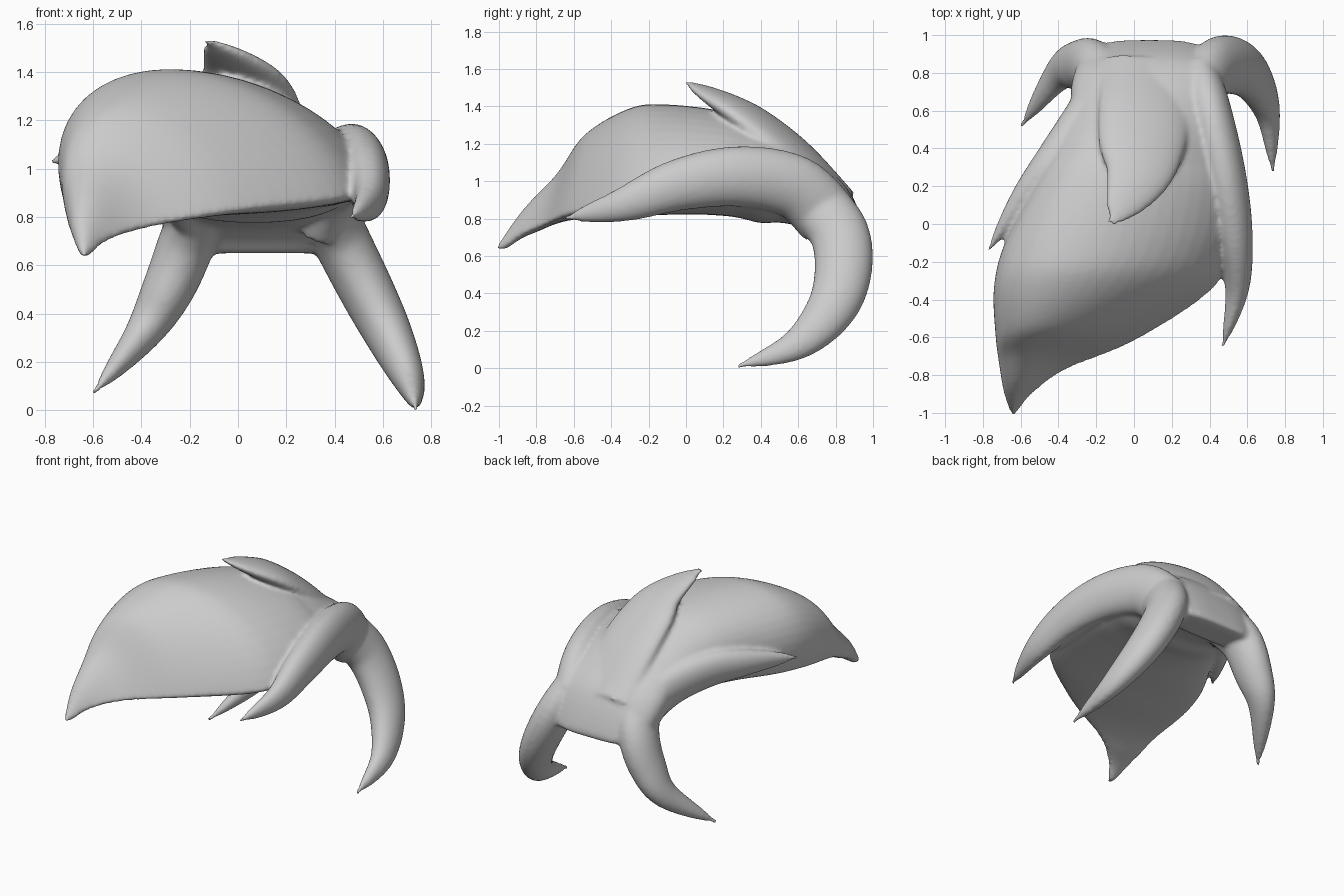
import bpy, bmesh, math
from mathutils import Vector

if "Cube" in bpy.data.objects:
    bpy.data.objects.remove(bpy.data.objects["Cube"])


def smooth_rows(rows, steps=6):
    """Catmull-Rom interpolation of equal-length number rows."""
    out = []
    for i in range(len(rows) - 1):
        p0, p1 = rows[max(i - 1, 0)], rows[i]
        p2, p3 = rows[i + 1], rows[min(i + 2, len(rows) - 1)]
        for k in range(steps):
            t = k / steps
            out.append([0.5 * (2 * b + (c - a) * t + (2 * a - 5 * b + 4 * c - d) * t * t
                               + (3 * b - a - 3 * c + d) * t ** 3)
                        for a, b, c, d in zip(p0, p1, p2, p3)])
    out.append(list(rows[-1]))
    return out


def loft(bm, sections, n=32):
    """Skin sections given as centre, half-width vector, up vector, down vector, roundness."""
    rings = []
    for c, w, up, down, e in sections:
        ring = []
        for k in range(n):
            a = 2 * math.pi * k / n
            co, si = (math.copysign(abs(v) ** e, v) for v in (math.cos(a), math.sin(a)))
            ring.append(bm.verts.new(c + w * co + (up * si if si > 0 else -down * si)))
        rings.append(ring)
    for r0, r1 in zip(rings, rings[1:]):
        for k in range(n):
            bm.faces.new((r0[k], r0[(k + 1) % n], r1[(k + 1) % n], r1[k]))
    bm.faces.new(rings[0])
    bm.faces.new(rings[-1])


def lock(bm, w, h, side, *path, power=3.3):
    """Pointed lock: starts w by h in half size and tapers to a tip."""
    pts = [Vector(r) for r in smooth_rows(path)]
    last = len(pts) - 1
    secs = []
    for i, p in enumerate(pts):
        d = (pts[min(i + 1, last)] - pts[max(i - 1, 0)]).normalized()
        s = Vector(side)
        s = (s - d * s.dot(d)).normalized()
        taper = max(1 - (i / last) ** power, 0.1)
        up = s.cross(d) * h * taper
        secs.append((p, s * w * taper, up, -up, 1))
    loft(bm, secs)


bm = bmesh.new()

# main swept mass, nape to fringe tip: left x, right x, edge y, edge z, crest y, crest z, underside depth
body = [
    (-.17, .34, .84, .65, .93, .65, .8),
    (-.28, .44, .82, .70, .975, .69, .7),
    (-.33, .48, .73, .85, .87, .95, .9),
    (-.34, .48, .56, .94, .67, 1.13, .85),
    (-.42, .53, .35, .95, .43, 1.29, .45),
    (-.52, .58, .15, .94, .22, 1.37, .28),
    (-.66, .54, -.12, .91, -.10, 1.41, .18),
    (-.715, .40, -.36, .88, -.30, 1.39, .14),
    (-.715, .00, -.62, .835, -.54, 1.25, .11),
    (-.705, -.36, -.77, .775, -.69, 1.04, .15),
    (-.685, -.54, -.90, .715, -.87, .85, .3),
    (-.65, -.63, -1.01, .645, -1.01, .655, 1),
]
sections = []
for i, (xl, xr, y, z, ty, tz, depth) in enumerate(smooth_rows(body)):
    up = Vector((0, ty - y, tz - z))
    skew = Vector((-.16 * (xr - xl) * min(1, max(0, (i - 12) / 15)), 0, 0))
    roundness = min(1, .6 + .4 * i / 26)
    sections.append((Vector(((xl + xr) / 2, y, z)), Vector(((xr - xl) / 2, 0, 0)),
                     up + skew, -up * depth, roundness))
loft(bm, sections, 48)

# lower right and lower left locks curling forward
lock(bm, .12, .16, (1, 0, .3), (.34, .68, .90), (.42, .82, .72), (.53, .838, .50),
     (.63, .765, .30), (.71, .58, .12), (.735, .275, .01))
lock(bm, .12, .15, (1, 0, -.4), (-.13, .68, .90), (-.205, .82, .71), (-.29, .84, .50),
     (-.40, .79, .31), (-.595, .52, .075))

# side locks sweeping forward
lock(bm, .12, .17, (1, 0, 0), (.34, .76, .80), (.40, .58, .97), (.475, .28, 1.025),
     (.53, -.04, .98), (.545, -.35, .87), (.47, -.65, .80))
lock(bm, .10, .145, (1, -.5, .3), (-.17, .74, .82), (-.275, .56, .96), (-.43, .34, 1.04),
     (-.60, .12, 1.05), (-.77, -.14, 1.03))

# raised crown lock
lock(bm, .25, .085, (1, -.1, -.2), (.08, .82, .88), (.06, .62, 1.10), (.04, .43, 1.265),
     (.01, .24, 1.40), (-.12, .00, 1.53), power=4)

bmesh.ops.recalc_face_normals(bm, faces=bm.faces)
mesh = bpy.data.meshes.new("swept_hair")
bm.to_mesh(mesh)
bm.free()
hair = bpy.data.objects.new("swept_hair", mesh)
bpy.context.collection.objects.link(hair)

# fuse the locks into one skin and soften the joins
remesh = hair.modifiers.new("fuse", 'REMESH')
remesh.mode = 'VOXEL'
remesh.voxel_size = 0.014
remesh.use_smooth_shade = True
soften = hair.modifiers.new("soften", 'SMOOTH')
soften.factor = 0.5
soften.iterations = 8
